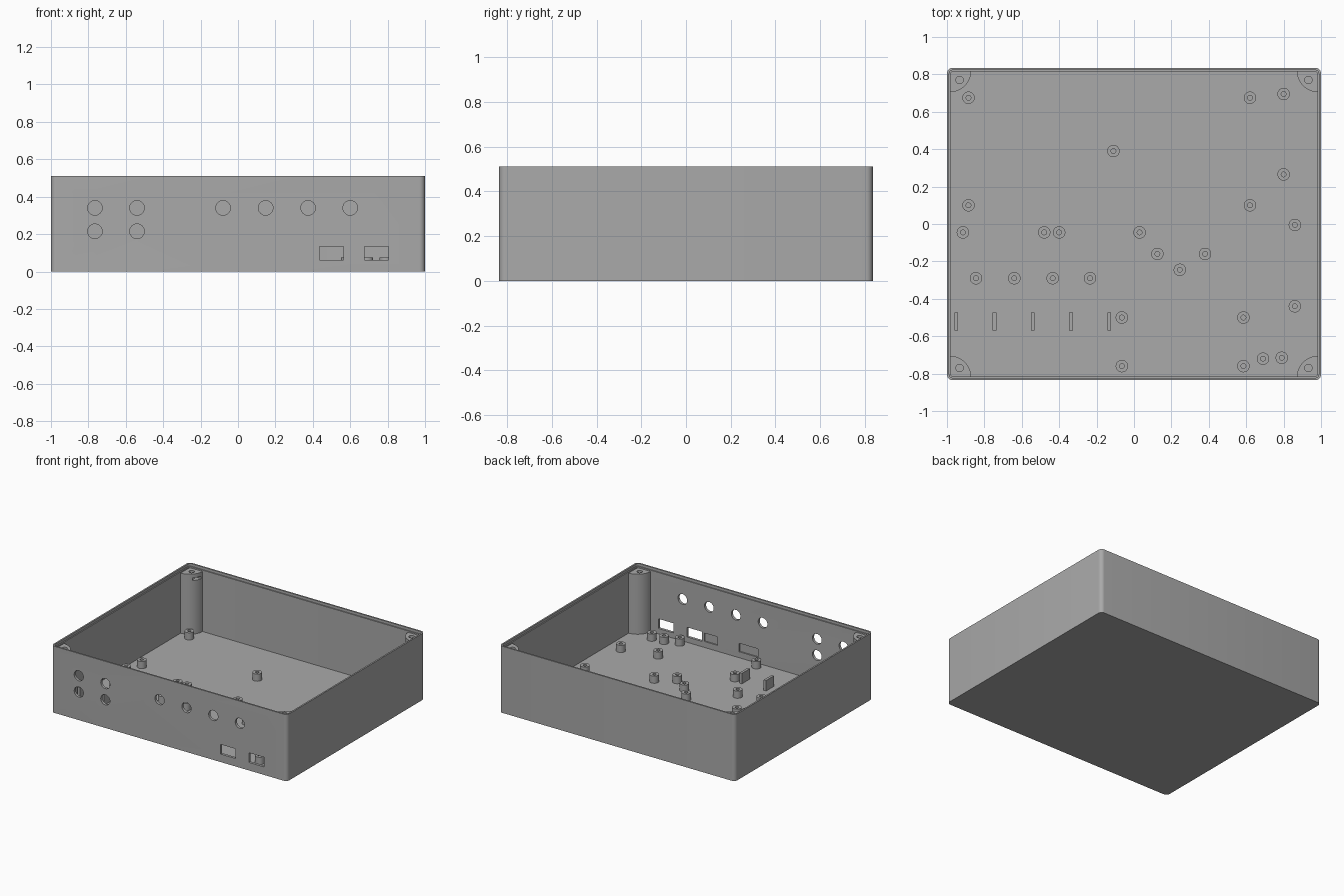
import bpy
import bmesh
from math import pi, cos, sin
from mathutils import Matrix, Vector

cube = bpy.data.objects.get("Cube")
if cube:
    bpy.data.objects.remove(cube, do_unlink=True)

W, D, H = 1.0, 0.835, 0.51       # half width, half depth, height
WALL, FLOOR, LEDGE = 0.02, 0.02, 0.49

grey = bpy.data.materials.new("matte grey")
grey.use_nodes = True
colour = (0.4, 0.4, 0.4, 1)
grey.diffuse_color = colour
grey.node_tree.nodes["Principled BSDF"].inputs["Base Color"].default_value = colour


def prism(name, outline, z0, z1):
    """Extrude a flat outline from z0 up to z1."""
    bm = bmesh.new()
    base = bm.faces.new([bm.verts.new((x, y, z0)) for x, y in outline])
    top = bmesh.ops.extrude_face_region(bm, geom=[base])["geom"]
    verts = [g for g in top if isinstance(g, bmesh.types.BMVert)]
    bmesh.ops.translate(bm, verts=verts, vec=(0, 0, z1 - z0))
    bmesh.ops.recalc_face_normals(bm, faces=bm.faces)
    mesh = bpy.data.meshes.new(name)
    bm.to_mesh(mesh)
    bm.free()
    mesh.materials.append(grey)
    obj = bpy.data.objects.new(name, mesh)
    bpy.context.collection.objects.link(obj)
    return obj


def arc(cx, cy, r, start, sweep, n):
    return [(cx + r * cos(start + sweep * i / n), cy + r * sin(start + sweep * i / n))
            for i in range(n + 1)]


def circle(cx, cy, r, n=32):
    return arc(cx, cy, r, 0, 2 * pi, n)[:-1]


def rect(cx, cy, w, h):
    return [(cx + i * w / 2, cy + j * h / 2) for i, j in ((-1, -1), (1, -1), (1, 1), (-1, 1))]


def rounded(hx, hy, r):
    pts = []
    for k, (sx, sy) in enumerate(((1, 1), (-1, 1), (-1, -1), (1, -1))):
        pts += arc(sx * (hx - r), sy * (hy - r), r, k * pi / 2, pi / 2, 6)
    return pts


def front_cutter(outline, y0, y1):
    """Prism whose outline lies in the x-z plane, running from y0 to y1."""
    obj = prism("cutter", outline, -y1, -y0)
    obj.data.transform(Matrix.Rotation(pi / 2, 4, "X"))
    return obj


def cut(obj, cutters):
    for cutter in cutters:
        mod = obj.modifiers.new("cut", "BOOLEAN")
        mod.operation = "DIFFERENCE"
        mod.solver = "EXACT"
        mod.object = cutter
    bpy.context.view_layer.update()
    graph = bpy.context.evaluated_depsgraph_get()
    result = bpy.data.meshes.new_from_object(obj.evaluated_get(graph))
    obj.modifiers.clear()
    obj.data = result
    for cutter in cutters:
        bpy.data.objects.remove(cutter, do_unlink=True)


def smooth(obj):
    bpy.ops.object.select_all(action="DESELECT")
    obj.select_set(True)
    bpy.context.view_layer.objects.active = obj
    bpy.ops.object.shade_smooth_by_angle(angle=pi / 6)


# Open tray with a stepped rim
shell = prism("case_shell", rounded(W, D, 0.03), 0, H)
cutters = [prism("cutter", rounded(W - WALL, D - WALL, 0.015), FLOOR, H + 0.1),
           prism("cutter", rounded(W - 0.012, D - 0.012, 0.02), LEDGE, H + 0.1)]

# Round openings in the front wall
holes = [(x, 0.34) for x in (-0.765, -0.54, -0.08, 0.148, 0.375, 0.6)]
holes += [(x, 0.215) for x in (-0.765, -0.54)]
cutters += [front_cutter(circle(x, z, 0.039), -D - 0.1, -D + 0.1) for x, z in holes]

# Rectangular ports, and shallow recesses on the inside of the front wall
for x in (0.5, 0.741):
    cutters.append(front_cutter(rect(x, 0.098, 0.128, 0.074), -D - 0.1, -D + 0.1))
for x, w in ((0.36, 0.11), (0.04, 0.16)):
    cutters.append(front_cutter(rect(x, 0.098, w, 0.065), -D + 0.01, -D + 0.1))
cut(shell, cutters)
smooth(shell)

# Quarter-round screw posts in the corners
for sx, side in ((1, "left"), (-1, "right")):
    for sy, end in ((1, "back"), (-1, "front")):
        cx, cy = sx * (W - 0.015), sy * (D - 0.015)
        start = {(1, 1): pi, (-1, 1): 1.5 * pi, (-1, -1): 0, (1, -1): pi / 2}[sx, sy]
        post = prism(f"{end}_{side}_post",
                     [(cx, cy)] + arc(cx, cy, 0.115, start, pi / 2, 16), FLOOR / 2, 0.48)
        post_cuts = [prism("cutter", circle(sx * 0.932, sy * 0.77, 0.02, 20), 0.3, 0.6)]
        if sy > 0:   # nut slot
            post_cuts.append(prism("cutter", rect(sx * 0.9, 0.77, 0.13, 0.06), 0.43, 0.45))
        cut(post, post_cuts)
        smooth(post)

# Hollow mounting standoffs on the floor
spots = [(x, y) for x in (-0.885, 0.62) for y in (0.675, 0.1)]
spots += [(x, y) for x in (-0.065, 0.585) for y in (-0.5, -0.76)]
spots += [(x, -0.045) for x in (-0.915, -0.48, -0.4, 0.03)]
spots += [(x, -0.29) for x in (-0.845, -0.64, -0.435, -0.235)]
spots += [(0.8, 0.695), (0.8, 0.265), (-0.11, 0.39), (0.86, -0.005), (0.86, -0.44),
          (0.125, -0.16), (0.38, -0.16), (0.245, -0.245), (0.69, -0.72), (0.79, -0.715)]
standoff = prism("standoff", circle(0, 0, 0.033), FLOOR / 2, 0.075)
cut(standoff, [prism("cutter", circle(0, 0, 0.013, 16), FLOOR, 0.2)])
smooth(standoff)
for i, (x, y) in enumerate(spots):
    copy = standoff if i == 0 else standoff.copy()
    if i:
        bpy.context.collection.objects.link(copy)
    copy.location = Vector((x, y, 0))

# Upright support tabs
for i in range(5):
    prism("support_tab", rect(-0.95 + i * 0.2045, -0.522, 0.02, 0.095), FLOOR / 2, 0.1)
